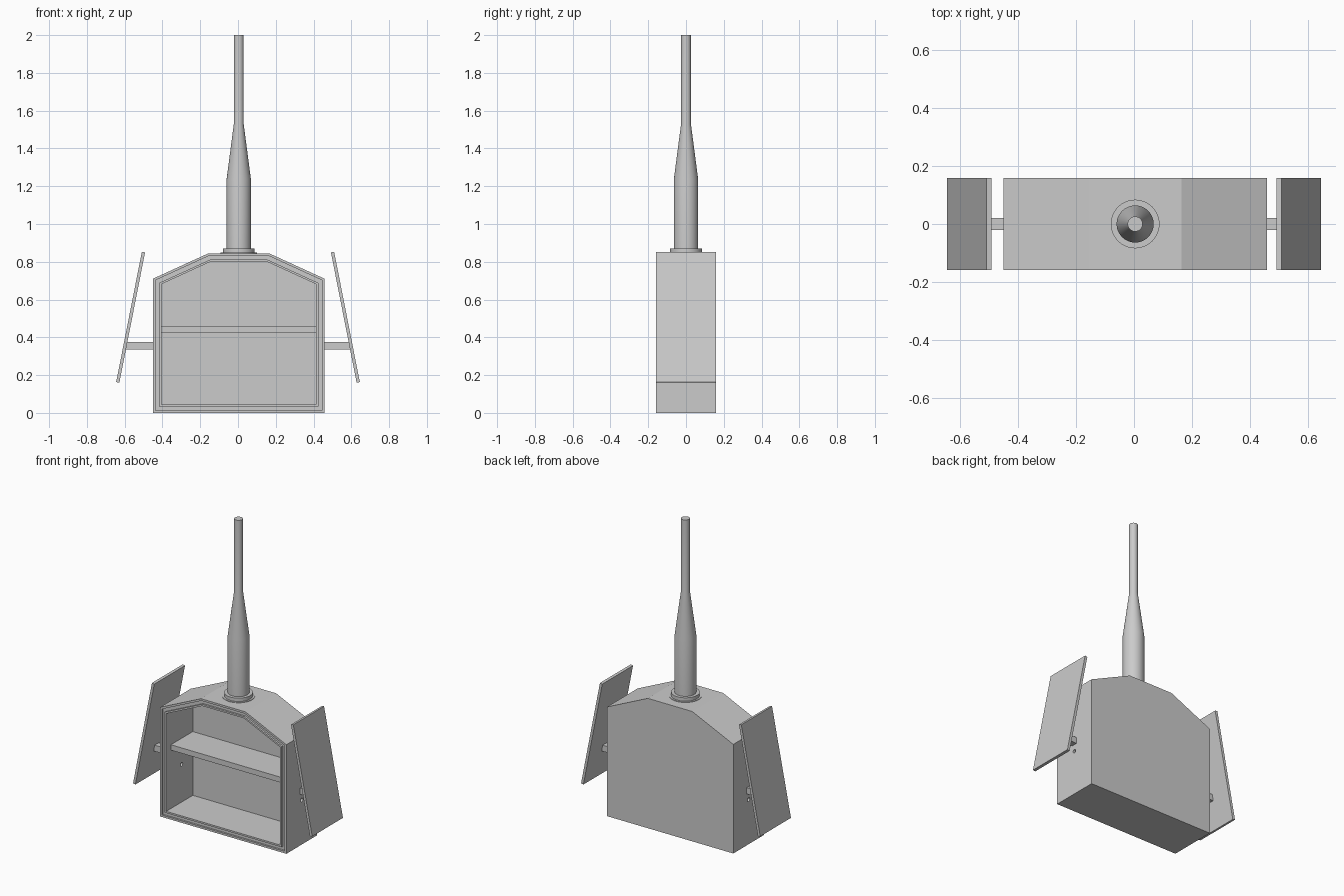
import bpy, bmesh, math
from mathutils import Vector

cube = bpy.data.objects.get("Cube")
if cube:
    bpy.data.objects.remove(cube, do_unlink=True)

grey = bpy.data.materials.new("plain_grey")
grey.use_nodes = True
grey.diffuse_color = (0.6, 0.6, 0.6, 1)
grey.node_tree.nodes["Principled BSDF"].inputs["Base Color"].default_value = (0.6, 0.6, 0.6, 1)

CX = 0.004        # centre of body and chimney
HALF_D = 0.158    # half depth
WALL = 0.045


def finish(name, bm):
    bmesh.ops.recalc_face_normals(bm, faces=bm.faces)
    mesh = bpy.data.meshes.new(name)
    bm.to_mesh(mesh)
    bm.free()
    mesh.materials.append(grey)
    obj = bpy.data.objects.new(name, mesh)
    bpy.context.collection.objects.link(obj)
    return obj


def loft(name, loops):
    """Skin a stack of equal-length point loops and cap both ends."""
    bm = bmesh.new()
    rings = [[bm.verts.new(p) for p in loop] for loop in loops]
    n = len(rings[0])
    for a, b in zip(rings, rings[1:]):
        for i in range(n):
            j = (i + 1) % n
            bm.faces.new((a[i], a[j], b[j], b[i]))
    bm.faces.new(rings[0])
    bm.faces.new(rings[-1])
    return finish(name, bm)


def box(name, x0, x1, y0, y1, z0, z1):
    corners = [(x0, z0), (x1, z0), (x1, z1), (x0, z1)]
    return loft(name, [[(x, y, z) for x, z in corners] for y in (y0, y1)])


def inset(points, d):
    """Offset a convex counter-clockwise outline inwards."""
    out = []
    for i, p in enumerate(points):
        p = Vector(p)
        a = (p - Vector(points[i - 1])).normalized()
        b = (Vector(points[(i + 1) % len(points)]) - p).normalized()
        na, nb = Vector((-a.y, a.x)), Vector((-b.y, b.x))
        out.append(p + (na + nb) * d / (1 + na.dot(nb)))
    return out


# Hollow body with a grooved front rim
outline = [(CX - 0.455, 0), (CX + 0.455, 0), (CX + 0.455, 0.71),
           (CX + 0.16, 0.845), (CX - 0.16, 0.845), (CX - 0.455, 0.71)]
front, groove = -HALF_D, -HALF_D + 0.012
sections = [(0, HALF_D), (0, front), (0.013, front), (0.013, groove),
            (0.034, groove), (0.034, front), (WALL, front), (WALL, 0.115)]
body = loft("body", [[(p[0], y, p[1]) for p in inset(outline, d)] for d, y in sections])

# Small hole through both side walls
bpy.ops.mesh.primitive_cylinder_add(vertices=16, radius=0.012, depth=1.2,
                                    location=(CX, 0, 0.29), rotation=(0, math.pi / 2, 0))
cutter = bpy.context.object
cutter.name = "side_hole_cutter"
cutter.hide_render = True
cutter.hide_set(True)
cut = body.modifiers.new("side_holes", "BOOLEAN")
cut.object = cutter
cut.operation = "DIFFERENCE"
cut.solver = "EXACT"

# Inner shelf
box("shelf", CX - 0.412, CX + 0.412, -0.11, 0.116, 0.425, 0.46)

# Chimney and its flange, turned from profiles


def lathe(name, profile, segments=48):
    angles = [2 * math.pi * i / segments for i in range(segments)]
    obj = loft(name, [[(CX + r * math.cos(a), r * math.sin(a), z) for a in angles]
                      for r, z in profile])
    bpy.ops.object.select_all(action="DESELECT")
    obj.select_set(True)
    bpy.context.view_layer.objects.active = obj
    bpy.ops.object.shade_smooth_by_angle(angle=math.radians(30))


lathe("chimney_flange", [(0.096, 0.84), (0.096, 0.848), (0.084, 0.848), (0.084, 0.87)])
lathe("chimney", [(0.064, 0.86), (0.064, 1.24), (0.026, 1.53), (0.026, 2.0)])

# Tilted side panels, each on a short arm
for side, s in (("left", 1), ("right", -1)):
    section = [(0.645, 0.163), (0.628, 0.16), (0.492, 0.85), (0.509, 0.853)]
    loft(side + "_panel", [[(s * x, y, z) for x, z in section] for y in (-HALF_D, HALF_D)])
    box(side + "_arm", s * 0.44, s * 0.595, -0.02, 0.02, 0.335, 0.375)
